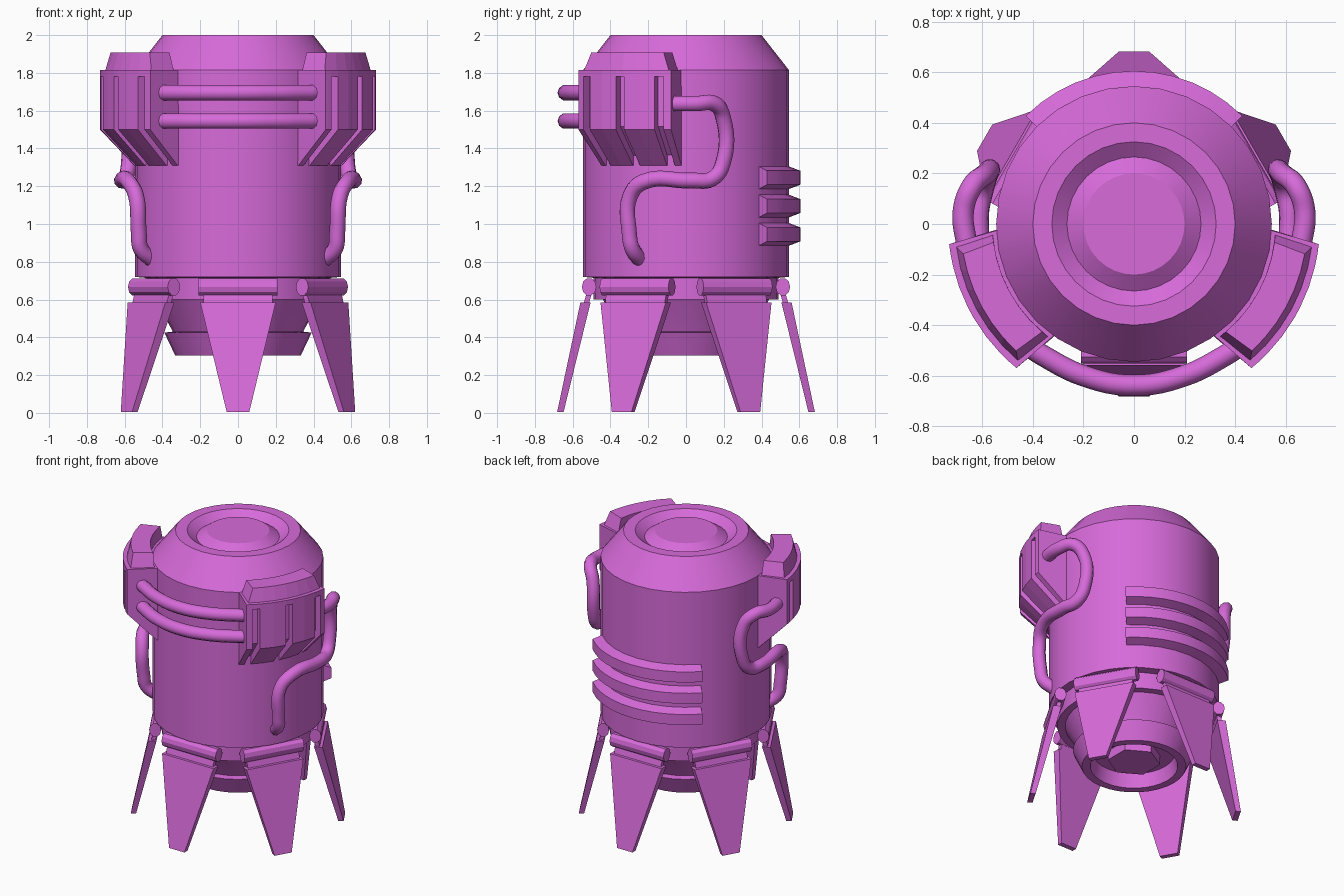
import bpy, bmesh, math
from math import radians, sin, cos, pi
from mathutils import Matrix, Vector

cube = bpy.data.objects.get("Cube")
if cube:
    bpy.data.objects.remove(cube, do_unlink=True)

COLOR = (0.68, 0.145, 0.70, 1)
paint = bpy.data.materials.new("orchid paint")
paint.use_nodes = True
paint.diffuse_color = COLOR
paint.node_tree.nodes["Principled BSDF"].inputs["Base Color"].default_value = COLOR


def finish(name, bm, smooth=None):
    """Turn a bmesh into a painted object."""
    bmesh.ops.recalc_face_normals(bm, faces=bm.faces)
    mesh = bpy.data.meshes.new(name)
    bm.to_mesh(mesh)
    bm.free()
    mesh.materials.append(paint)
    obj = bpy.data.objects.new(name, mesh)
    bpy.context.collection.objects.link(obj)
    if smooth:
        shade(obj, smooth)
    return obj


def shade(obj, angle):
    bpy.ops.object.select_all(action='DESELECT')
    obj.select_set(True)
    bpy.context.view_layer.objects.active = obj
    bpy.ops.object.shade_smooth_by_angle(angle=radians(angle))


def sweep(bm, profile, steps, angle):
    """Sweep a closed (r, z) profile around z; angle(t, r, z) is in degrees."""
    rings = []
    for t in steps:
        ring = []
        for r, z in profile:
            a = radians(angle(t, r, z))
            ring.append(bm.verts.new((r * cos(a), r * sin(a), z)))
        rings.append(ring)
    n = len(profile)
    for a, b in zip(rings, rings[1:]):
        for i in range(n):
            j = (i + 1) % n
            bm.faces.new((a[i], a[j], b[j], b[i]))
    bm.faces.new(rings[0])
    bm.faces.new(rings[-1][::-1])


def lathe(name, profile, count=32):
    """Revolve an open profile whose ends lie on the axis."""
    bm = bmesh.new()
    verts = [bm.verts.new((r, 0, z)) for r, z in profile]
    edges = [bm.edges.new(pair) for pair in zip(verts, verts[1:])]
    bmesh.ops.spin(bm, geom=verts + edges, cent=(0, 0, 0), axis=(0, 0, 1),
                   angle=2 * pi, steps=count, use_merge=True)
    bmesh.ops.remove_doubles(bm, verts=bm.verts, dist=1e-4)
    return finish(name, bm, 20)


def slab(bm, top, bottom):
    """Plate between two rows: (half width, y, z, half thickness)."""
    pts = [bm.verts.new((sx * w, y + sy * t, z))
           for w, y, z, t in (top, bottom) for sx in (-1, 1) for sy in (-1, 1)]
    bmesh.ops.convex_hull(bm, input=pts)
    bmesh.ops.dissolve_limit(bm, angle_limit=0.01, verts=bm.verts, edges=bm.edges)


def tube(name, points, radius=0.042):
    curve = bpy.data.curves.new(name, 'CURVE')
    curve.dimensions = '3D'
    curve.bevel_depth = radius
    curve.bevel_resolution = 3
    curve.resolution_u = 6
    curve.use_fill_caps = True
    spline = curve.splines.new('BEZIER')
    spline.bezier_points.add(len(points) - 1)
    for bp, p in zip(spline.bezier_points, points):
        bp.co = p
        bp.handle_left_type = bp.handle_right_type = 'AUTO'
    obj = bpy.data.objects.new(name, curve)
    bpy.context.collection.objects.link(obj)
    bpy.ops.object.select_all(action='DESELECT')
    obj.select_set(True)
    bpy.context.view_layer.objects.active = obj
    bpy.ops.object.convert(target='MESH')
    obj = bpy.context.view_layer.objects.active
    obj.data.materials.clear()
    obj.data.materials.append(paint)
    shade(obj, 50)


# Hull with sunken top cap, shoulder, tapered base and nozzle ring
lathe("hull", [
    (0, 2.0), (0.2, 2.0), (0.265, 1.955), (0.325, 2.0), (0.4, 2.0),
    (0.545, 1.815), (0.545, 0.72), (0.49, 0.715), (0.49, 0.6), (0.44, 0.6),
    (0.386, 0.508), (0.345, 0.43), (0.39, 0.425), (0.333, 0.305),
    (0.28, 0.305), (0.26, 0.4), (0, 0.4)])

# Hexagonal boss inside the nozzle
bm = bmesh.new()
bmesh.ops.create_cone(bm, cap_ends=True, segments=6, radius1=0.17, radius2=0.17,
                      depth=0.08, matrix=Matrix.Translation((0, 0, 0.375)))
finish("nozzle_boss", bm)

# Curved cooling fins across the back
for i in range(3):
    z = 1.245 - 0.15 * i
    bm = bmesh.new()
    sweep(bm, [(0.52, z + 0.06), (0.545, z + 0.06), (0.605, z + 0.037),
               (0.605, z - 0.037), (0.545, z - 0.06), (0.52, z - 0.06)],
          [k / 6 for k in range(-6, 7)], lambda t, r, z: 90 + 45 * t)
    finish(f"back_fin_{i + 1}", bm, 20)

# Side pods: wedge segments, with recessed ones forming the slots
SOLID = [(0.5, 1.815), (0.735, 1.815), (0.735, 1.5), (0.55, 1.31), (0.5, 1.31)]
SLOT = [(0.5, 1.815), (0.735, 1.815), (0.735, 1.78), (0.685, 1.78),
        (0.685, 1.515), (0.53, 1.35), (0.5, 1.35)]
CAP = [(0.56, 1.8), (0.712, 1.8), (0.685, 1.907), (0.56, 1.907)]
SLOT_W = 0.085
for side, centre in (("left", -28.5), ("right", 208.5)):
    def pod_angle(t, r, z):
        return centre + t * (22.3 + (0.735 - r) * 20)

    def cap_angle(t, r, z):
        return centre + t * (21 + (0.735 - r) * 20 - (z - 1.8) * 32)

    bm = bmesh.new()
    start = -1
    for mid in (-0.775, 0, 0.775):
        a, b = mid - SLOT_W, mid + SLOT_W
        sweep(bm, SOLID, [start, (start + a) / 2, a], pod_angle)
        sweep(bm, SLOT, [a, b], pod_angle)
        start = b
    sweep(bm, SOLID, [start, 1], pod_angle)
    finish(f"{side}_pod", bm)

    bm = bmesh.new()
    sweep(bm, CAP, [k / 3 for k in range(-3, 4)], cap_angle)
    finish(f"{side}_pod_cap", bm)

# Front handrails between the pods
half = [(0.43, -0.475), (0.36, -0.52), (0.2, -0.6)]
rail = [(-x, y) for x, y in half] + [(0, -0.638)] + half[::-1]
for label, z in (("upper", 1.695), ("lower", 1.545)):
    tube(f"{label}_front_rail", [(x, y, z) for x, y in rail])

# Bent pipes running from the pods down the flanks
pipe = [(0.66, -0.09, 1.637), (0.675, 0.05, 1.637), (0.64, 0.15, 1.637),
        (0.59, 0.195, 1.57), (0.578, 0.195, 1.32), (0.595, 0.14, 1.24),
        (0.615, 0.03, 1.23), (0.58, -0.22, 1.225), (0.54, -0.295, 1.15),
        (0.525, -0.3, 0.95), (0.515, -0.285, 0.87), (0.455, -0.24, 0.81)]
for side, s in (("left", 1), ("right", -1)):
    tube(f"{side}_pipe", [(s * x, y, z) for x, y, z in pipe])

# Six hinged landing legs
for i in range(6):
    turn = Matrix.Rotation(i * pi / 3, 4, 'Z')
    bm = bmesh.new()
    axis = Matrix.Rotation(pi / 2, 4, 'Y')
    squash = Matrix.Diagonal((1, 0.8, 1, 1))
    bmesh.ops.create_cone(bm, cap_ends=True, segments=10, radius1=0.048,
                          radius2=0.048, depth=0.42,
                          matrix=Matrix.Translation((0, -0.513, 0.667)) @ squash @ axis)
    bm.transform(turn)
    finish(f"leg_hinge_{i + 1}", bm)

    for part, top, bottom in (
            ("leg_neck", (0.185, -0.508, 0.65, 0.014), (0.18, -0.533, 0.56, 0.014)),
            ("leg_blade", (0.2, -0.532, 0.585, 0.027), (0.06, -0.665, 0.005, 0.017))):
        bm = bmesh.new()
        slab(bm, top, bottom)
        bm.transform(turn)
        finish(f"{part}_{i + 1}", bm)
